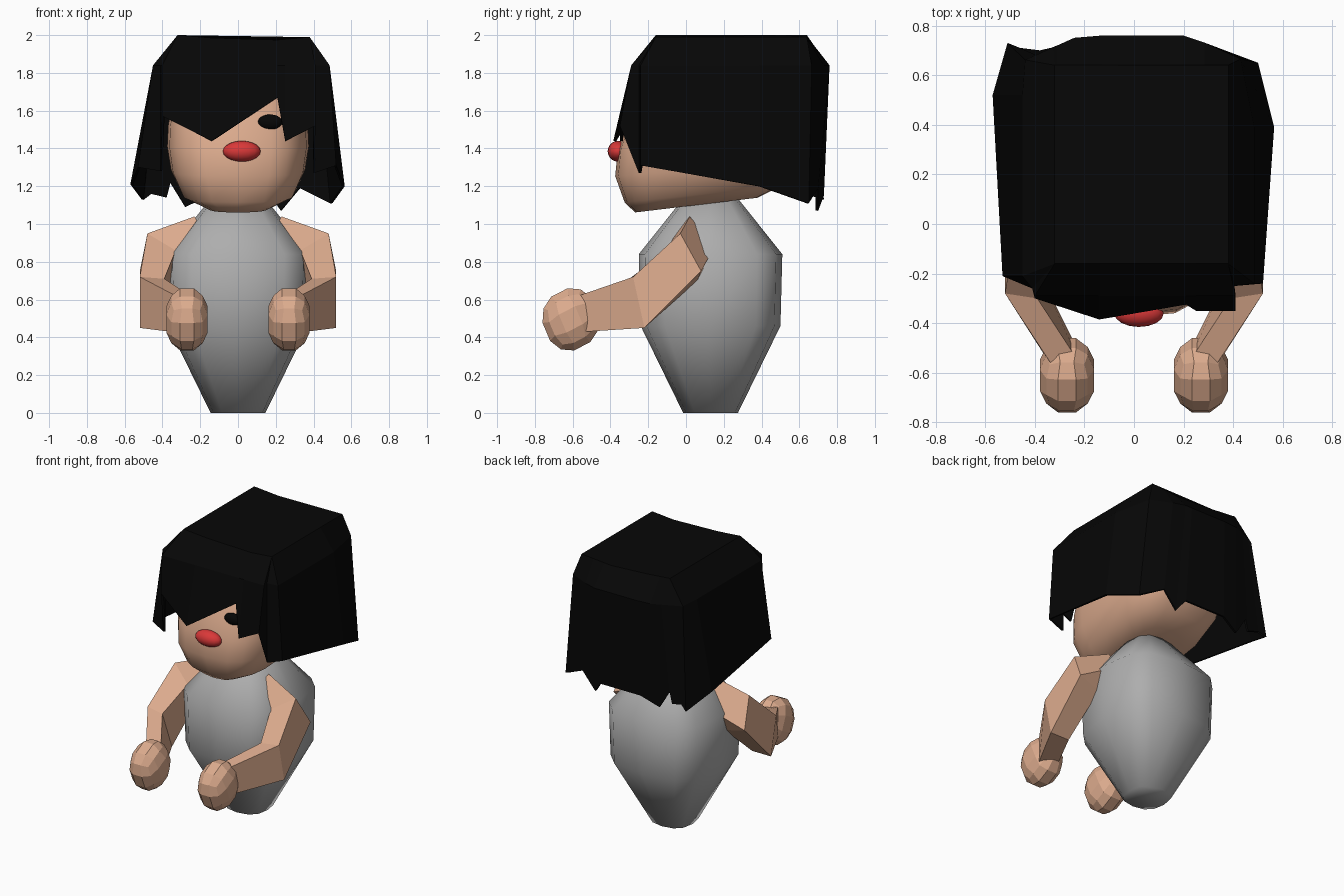
import bpy, bmesh
from math import sin, cos, tau, copysign, radians
from mathutils import Vector, Matrix

if "Cube" in bpy.data.objects:
    bpy.data.objects.remove(bpy.data.objects["Cube"])


def material(name, rgb):
    m = bpy.data.materials.new(name)
    m.diffuse_color = (*rgb, 1)
    m.use_nodes = True
    m.node_tree.nodes["Principled BSDF"].inputs["Base Color"].default_value = m.diffuse_color
    return m


SKIN = material("skin", (0.72, 0.41, 0.27))
BLACK = material("black", (0.002, 0.002, 0.002))
RED = material("red", (0.7, 0.04, 0.04))
GREY = material("grey", (0.42, 0.42, 0.42))


def finish(name, bm, mat=None, smooth=False):
    bmesh.ops.remove_doubles(bm, verts=bm.verts[:], dist=0.001)
    bmesh.ops.recalc_face_normals(bm, faces=bm.faces[:])
    for f in bm.faces:
        f.smooth = smooth
    me = bpy.data.meshes.new(name)
    bm.to_mesh(me)
    bm.free()
    ob = bpy.data.objects.new(name, me)
    bpy.context.collection.objects.link(ob)
    if mat:
        me.materials.append(mat)
    return ob


def loft(rings, start=True, end=True):
    """Skin a list of equal-length closed rings."""
    bm = bmesh.new()
    loops = [[bm.verts.new(p) for p in r] for r in rings]
    n = len(loops[0])
    for a, b in zip(loops, loops[1:]):
        for i in range(n):
            j = (i + 1) % n
            bm.faces.new((a[i], a[j], b[j], b[i]))
    if start:
        bm.faces.new(loops[0])
    if end:
        bm.faces.new(loops[-1])
    return bm


def oval(z, rx, y0, y1, n, power=1.0):
    """Superellipse ring; a lower power is squarer."""
    pts = []
    for i in range(n):
        c, s = cos(tau * i / n), sin(tau * i / n)
        pts.append(Vector((rx * copysign(abs(c) ** power, c),
                           (y0 + y1) / 2 + (y1 - y0) / 2 * copysign(abs(s) ** power, s), z)))
    return pts


def ellipsoid(name, center, radii, mat):
    bm = bmesh.new()
    bmesh.ops.create_uvsphere(bm, u_segments=16, v_segments=10, radius=1)
    for v in bm.verts:
        v.co = [c + k * r for c, k, r in zip(center, v.co, radii)]
    return finish(name, bm, mat, True)


# Body: smooth faceted egg with a squarish section
finish("body", loft([oval(z, r, 0.13 - r, 0.13 + r, 12, p) for z, r, p in
                     [(0, 0.145, 0.8), (0.46, 0.37, 0.62), (0.84, 0.38, 0.62), (1.16, 0.125, 0.8)]]),
       GREY, True)

# Head: rounded block whose underside rises to the back
head_rings = [oval(z, rx, y0, y1, 20, 0.65) for z, rx, y0, y1 in
              [(1.06, 0.17, -0.27, 0.38), (1.12, 0.295, -0.325, 0.50), (1.26, 0.355, -0.375, 0.60),
               (1.40, 0.375, -0.36, 0.63), (1.52, 0.37, -0.32, 0.63), (1.70, 0.34, -0.24, 0.60),
               (1.88, 0.25, -0.10, 0.45)]]
for ring in head_rings:
    for p in ring:
        p.z += 0.12 * (p.y + 0.28) * max(0, (1.5 - p.z) / 0.44)
finish("head", loft(head_rings), SKIN, True)

# Face
ellipsoid("mouth", (0.02, -0.36, 1.385), (0.10, 0.055, 0.055), RED)
for x, side in ((0.17, "right"), (-0.13, "left")):
    ellipsoid("eye_" + side, (x, -0.30, 1.54), (0.065, 0.03, 0.04), BLACK)

# Hair: ragged hem, pulled up to a shoulder ring and a flat crown
hem = [(-0.40, -0.30, 1.57), (-0.14, -0.385, 1.44), (0.21, -0.325, 1.67), (0.25, -0.35, 1.44),
       (0.41, -0.35, 1.52), (0.405, -0.25, 1.27), (0.52, -0.24, 1.31),
       (0.565, 0.39, 1.20), (0.50, 0.65, 1.11), (0.33, 0.70, 1.19), (0.23, 0.70, 1.07),
       (0.17, 0.73, 1.15), (-0.15, 0.73, 1.15), (-0.28, 0.70, 1.09), (-0.36, 0.70, 1.22),
       (-0.38, 0.70, 1.14), (-0.46, 0.71, 1.16), (-0.51, 0.73, 1.13),
       (-0.57, 0.52, 1.21), (-0.53, -0.21, 1.30), (-0.41, -0.26, 1.28)]


def clamp(v, lo, hi):
    return max(lo, min(hi, v))


shoulder, crown = [], []
for x, y, z in hem:
    sx = clamp(x if y < 0 else x * 0.86, -0.45, 0.485)
    sy = max(y, -0.29)
    if y > 0.6:
        sy = 0.76 - 0.45 * max(0, abs(sx) - 0.22)
    shoulder.append((sx, sy, 1.84))
    tx = clamp(sx, -0.32, 0.38)
    dip = 0.03 * max(0, 1 - abs(tx - 0.04) / 0.35)
    crown.append((tx, clamp(sy, -0.16, 0.64), (2.0 if tx < -0.1 else 1.99) - dip))
hair = finish("hair", loft([hem, shoulder, crown], start=False), BLACK)
shell = hair.modifiers.new("shell", "SOLIDIFY")
shell.thickness = 0.015
shell.offset = -1

# Arms: bent square tubes from shoulder to wrist
arm = [[(.23, .02, 1.04), (.25, .15, .88), (.15, .05, .75), (.15, -.10, .90)],
       [(.48, -.03, .95), (.52, .08, .75), (.35, .06, .70), (.33, -.10, .86)],
       [(.52, -.28, .72), (.52, -.22, .45), (.37, -.22, .45), (.39, -.30, .71)],
       [(.33, -.57, .62), (.36, -.53, .43), (.22, -.52, .44), (.22, -.56, .60)]]
for s, side in ((1, "right"), (-1, "left")):
    finish("arm_" + side, loft([[(s * x, y, z) for x, y, z in r] for r in arm]), SKIN)
    # Hand: faceted ball made from a subdivided cube, tipped forward
    bm = bmesh.new()
    bmesh.ops.create_cube(bm, size=2)
    bmesh.ops.subdivide_edges(bm, edges=bm.edges[:], cuts=2, use_grid_fill=True)
    tip = Matrix.Rotation(radians(25), 3, "X")
    for v in bm.verts:
        d = tip @ v.co.normalized() / 0.95
        v.co = (s * 0.27 + d.x * 0.115, -0.61 + d.y * 0.15, 0.495 + d.z * 0.165)
    finish("hand_" + side, bm, SKIN)
